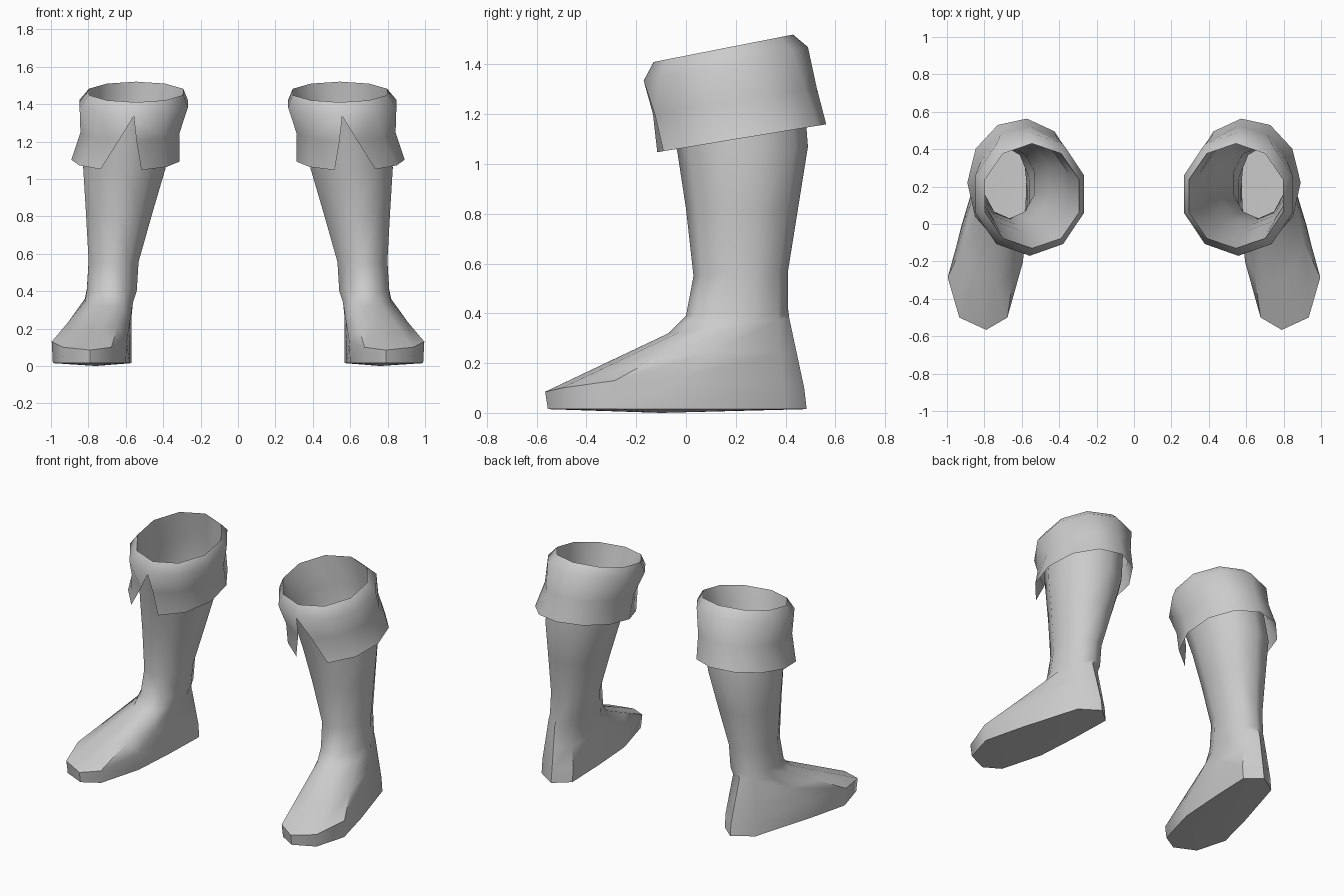
import bpy, bmesh, math

if "Cube" in bpy.data.objects:
    bpy.data.objects.remove(bpy.data.objects["Cube"])

N = 10  # sides of every ring

grey = bpy.data.materials.new("grey leather")
grey.diffuse_color = (0.6, 0.6, 0.6, 1)
grey.use_nodes = True
grey.node_tree.nodes["Principled BSDF"].inputs["Base Color"].default_value = grey.diffuse_color


def ring(x0, x1, y0, y1, z_front, z_back, start=0.0, end=2 * math.pi, count=N):
    """Tilted oval ring, counter-clockwise from the front (-y)."""
    pts = []
    for i in range(count):
        steps = N
        a = start + (end - start) * i / steps
        t = (1 - math.cos(a)) / 2
        x = (x0 + x1) / 2 + (x1 - x0) / 2 * math.sin(a) * 1.04
        pts.append((x, y0 + (y1 - y0) * t, z_front + (z_back - z_front) * t))
    return pts


def blend(a, b, t):
    return [tuple(p + (q - p) * t for p, q in zip(u, v)) for u, v in zip(a, b)]


def make_part(name, rings, floor=None, closed=True):
    """Skin rings from bottom to top, mirrored to the other boot."""
    bm = bmesh.new()
    loops = [[bm.verts.new(p) for p in r] for r in rings]
    for low, high in zip(loops, loops[1:]):
        n = len(low)
        for i in range(n if closed else n - 1):
            j = (i + 1) % n
            bm.faces.new((low[i], low[j], high[j], high[i]))
    if floor:
        mid = bm.verts.new(floor)
        for i in range(N):
            bm.faces.new((mid, loops[0][(i + 1) % N], loops[0][i]))
    bmesh.ops.remove_doubles(bm, verts=bm.verts, dist=0.0005)
    mesh = bpy.data.meshes.new(name)
    bm.to_mesh(mesh)
    bm.free()
    mesh.materials.append(grey)
    obj = bpy.data.objects.new(name, mesh)
    bpy.context.collection.objects.link(obj)
    bpy.ops.object.select_all(action='DESELECT')
    obj.select_set(True)
    bpy.context.view_layer.objects.active = obj
    bpy.ops.object.shade_smooth_by_angle(angle=math.radians(50))
    obj.modifiers.new("other_boot", 'MIRROR').use_mirror_merge = False
    return obj


# Sole outline from the toe round the outer side to the heel and back
outline = [(.79, -.555), (.93, -.49), (.99, -.28), (.92, 0), (.80, .40),
           (.67, .485), (.57, .40), (.58, .10), (.60, -.20), (.68, -.49)]
sole = [(x, y, .015) for x, y in outline]
side_heights = [.085, .10, .13, .14, .11, .10, .11, .14, .13, .10]
welt = [(.79 + (x - .79) * 1.03 if y < 0 else x, y * 1.02 if y < 0 else y - .01, z)
        for (x, y), z in zip(outline, side_heights)]

# Foot, ankle and leg
instep = ring(.56, .82, -.07, .415, .32, .38)
rim = ring(.29, .80, -.13, .43, 1.41, 1.52)
leg = [
    ring(.54, .81, 0, .41, .39, .42),
    ring(.53, .80, .03, .41, .55, .57),
    ring(.455, .815, 0, .45, .82, .82),
    ring(.385, .83, -.035, .49, 1.05, 1.07),
    ring(.35, .80, -.10, .47, 1.27, 1.32),
]
make_part("boot_leg", [sole, welt, blend(welt, instep, .5), instep] + leg + [rim],
          floor=(.76, -.1, 0))

# Folded cuff, split at the front by a pointed notch
turn = 2 * math.pi
cuff_args = dict(count=N + 1)
make_part("folded_cuff", [
    ring(.32, .88, -.13, .565, 1.045, 1.16, .48, turn - .29, **cuff_args),
    ring(.315, .835, -.135, .525, 1.20, 1.31, .24, turn - .12, **cuff_args),
    ring(.265, .85, -.17, .49, 1.335, 1.47, 0, turn, **cuff_args),
    rim + rim[:1],
], closed=False)
